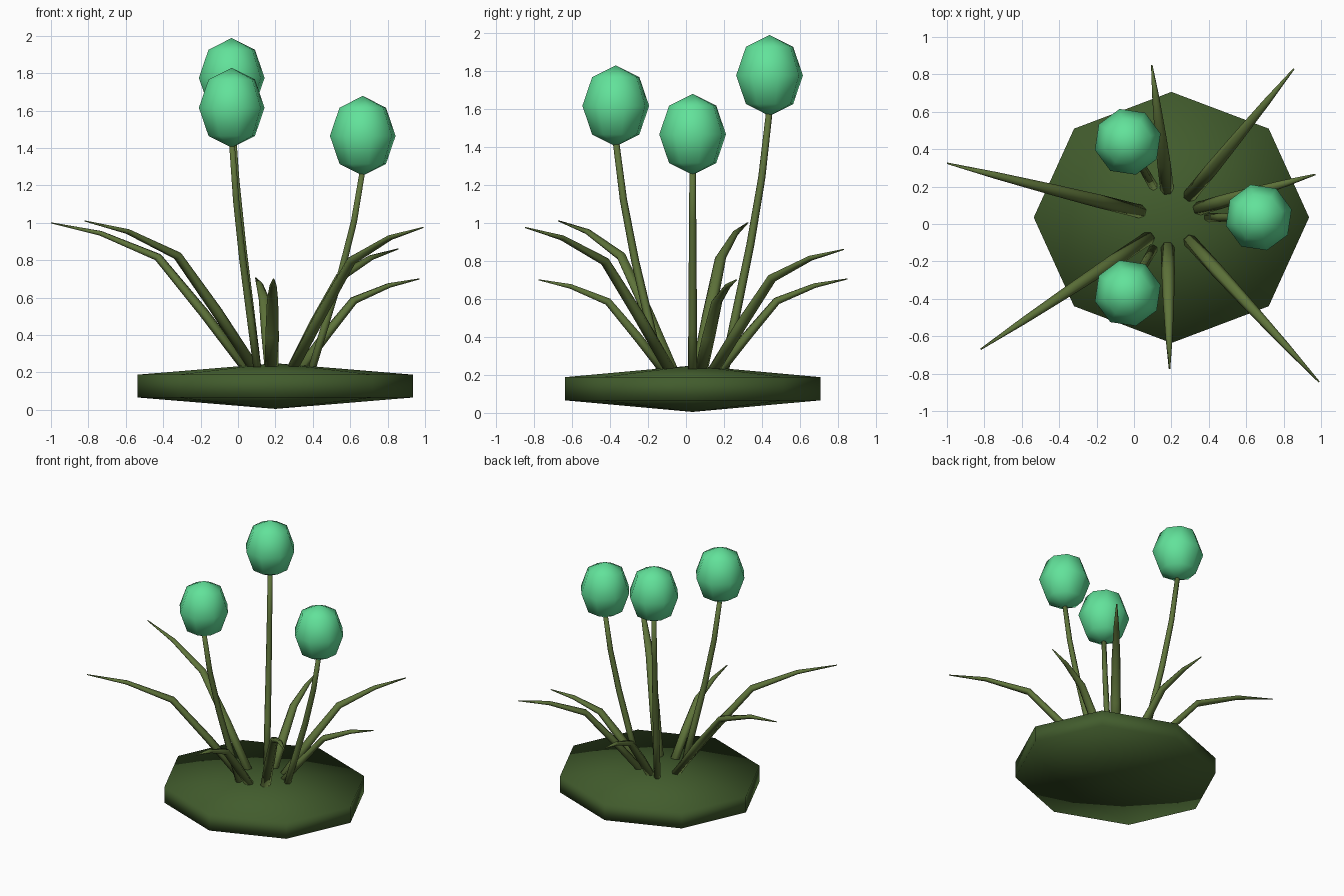
import bpy, bmesh, math
from mathutils import Vector, Matrix

cube = bpy.data.objects.get("Cube")
if cube:
    bpy.data.objects.remove(cube, do_unlink=True)


def material(name, rgb):
    m = bpy.data.materials.new(name)
    m.use_nodes = True
    m.diffuse_color = (*rgb, 1)
    m.node_tree.nodes["Principled BSDF"].inputs["Base Color"].default_value = (*rgb, 1)
    return m


moss = material("moss_green", (0.054, 0.107, 0.026))
leaf_green = material("leaf_green", (0.112, 0.172, 0.042))
mint = material("mint_green", (0.122, 0.76, 0.325))
CENTRE = Vector((0.2, 0.035, 0))


def finish(bm, name, mat):
    bmesh.ops.recalc_face_normals(bm, faces=bm.faces)
    for f in bm.faces:
        f.smooth = True
    me = bpy.data.meshes.new(name)
    bm.to_mesh(me)
    bm.free()
    me.materials.append(mat)
    ob = bpy.data.objects.new(name, me)
    bpy.context.collection.objects.link(ob)
    return ob


def ball(name, mat, centre, radii, rings, turn=0):
    """Low-poly eight-sided ellipsoid."""
    bm = bmesh.new()
    mtx = (Matrix.Translation(centre) @ Matrix.Rotation(turn, 4, "Z")
           @ Matrix.Diagonal((*radii, 1)))
    bmesh.ops.create_uvsphere(bm, u_segments=8, v_segments=rings, radius=1, matrix=mtx)
    return finish(bm, name, mat)


def sweep(name, mat, path, widths, flatness, sides):
    """Tapered tube along a path bending in one vertical plane."""
    bm = bmesh.new()
    out = path[-1] - path[0]
    side = Vector((-out.y, out.x, 0)).normalized()
    loops = []
    for i, p in enumerate(path):
        along = (path[min(i + 1, len(path) - 1)] - path[max(i - 1, 0)]).normalized()
        up = along.cross(side)
        loop = []
        for k in range(sides):
            a = math.tau * k / sides
            offset = side * math.cos(a) + up * math.sin(a) * flatness
            loop.append(bm.verts.new(p + offset * widths[i]))
        loops.append(loop)
    for a, b in zip(loops, loops[1:]):
        for k in range(sides):
            n = (k + 1) % sides
            bm.faces.new((a[k], a[n], b[n], b[k]))
    bm.faces.new(loops[0])
    bm.faces.new(loops[-1])
    return finish(bm, name, mat)


# Ground mound
ball("ground_mound", moss, CENTRE + Vector((0, 0, 0.127)), (0.85, 0.775, 0.122), 3)

# Three flowers: stem profile is (outward distance, fraction of height)
stem_profile = [(0.18, 0), (0.265, 0.25), (0.35, 0.5), (0.42, 0.75), (0.467, 1)]
for i, head_z in enumerate((1.465, 1.775, 1.615)):
    a = math.tau * i / 3
    out = Vector((math.cos(a), math.sin(a), 0))
    rise = head_z - 0.35
    path = [CENTRE + out * r + Vector((0, 0, 0.17 + rise * t)) for r, t in stem_profile]
    sweep(f"stem_{i + 1}", leaf_green, path, (0.024, 0.023, 0.021, 0.019, 0.017), 1, 6)
    head = CENTRE + out * 0.467 + Vector((0, 0, head_z))
    ball(f"flower_head_{i + 1}", mint, head, (0.181, 0.181, 0.213), 4, math.radians(14))

# Seven arching leaves: base x, y then tip x, y, z
leaves = [
    (0.06, 0.06, -1.0, 0.325, 1.0),
    (0.10, -0.06, -0.82, -0.67, 1.01),
    (0.18, -0.10, 0.19, -0.775, 0.70),
    (0.28, -0.07, 0.99, -0.845, 0.975),
    (0.32, 0.075, 0.97, 0.265, 0.70),
    (0.28, 0.13, 0.855, 0.83, 0.86),
    (0.18, 0.16, 0.095, 0.85, 0.705),
]
leaf_profile = [(0, 0), (0.23, 0.40), (0.46, 0.77), (0.75, 0.93), (1, 1)]
for i, (bx, by, tx, ty, tz) in enumerate(leaves):
    base, tip = Vector((bx, by, 0.2)), Vector((tx, ty, tz))
    reach = tip - base
    path = [base + Vector((reach.x * r, reach.y * r, reach.z * h)) for r, h in leaf_profile]
    sweep(f"leaf_{i + 1}", leaf_green, path, (0.036, 0.036, 0.030, 0.019, 0.004), 0.75, 6)
